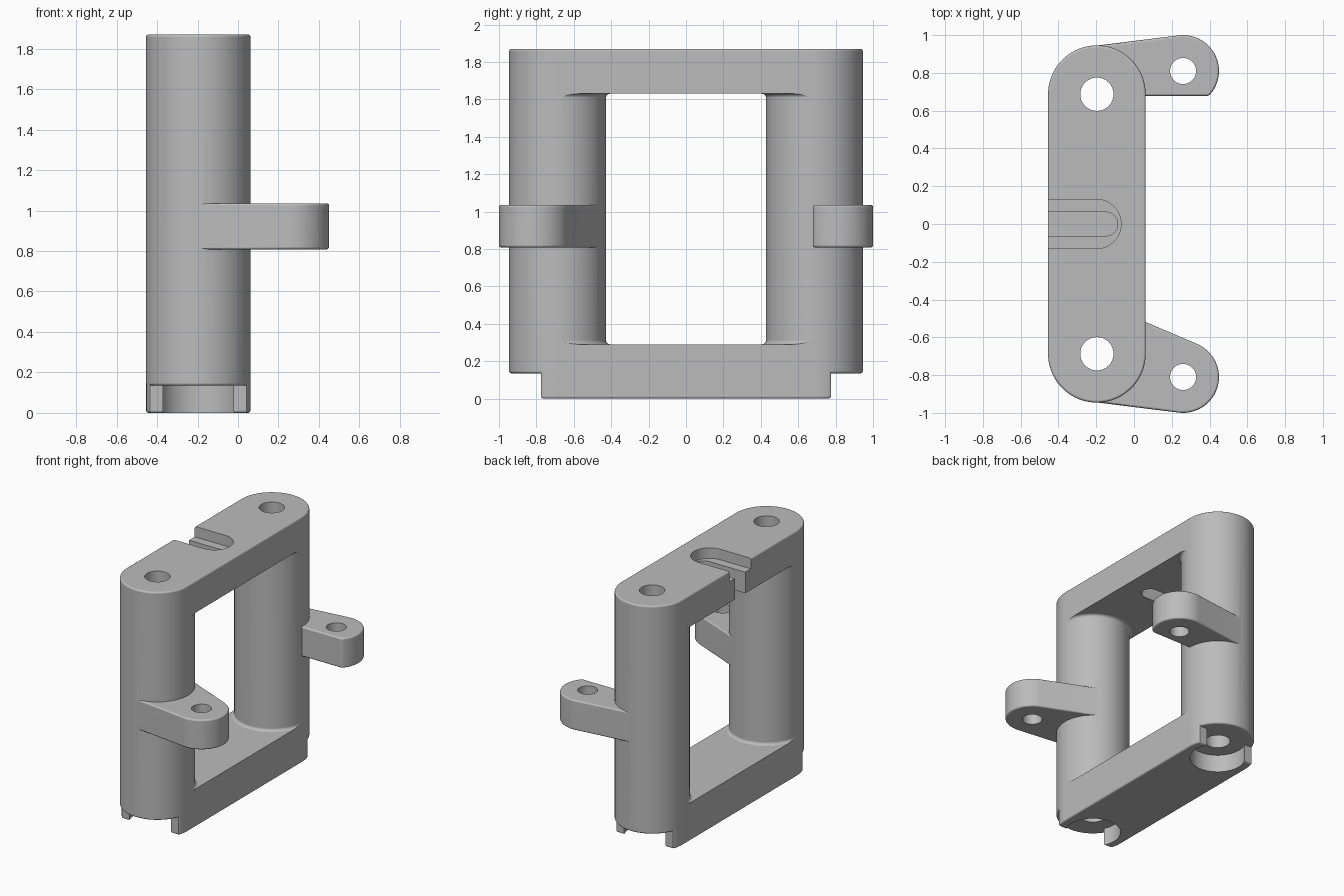
import bpy, bmesh, math
from math import sin, cos, pi

if "Cube" in bpy.data.objects:
    bpy.data.objects.remove(bpy.data.objects["Cube"])

CX, CY, R = -0.1965, 0.687, 0.2585      # column axis and radius
LX, LY, LR = 0.26, 0.81, 0.19           # lug axis and radius

grey = bpy.data.materials.new("grey plastic")
grey.diffuse_color = (0.5, 0.5, 0.5, 1)
grey.use_nodes = True
grey.node_tree.nodes["Principled BSDF"].inputs["Base Color"].default_value = grey.diffuse_color


def arc(cx, cy, r, a0, a1, n):
    return [(cx + r * cos(a0 + (a1 - a0) * i / n), cy + r * sin(a0 + (a1 - a0) * i / n))
            for i in range(n + 1)]


def loft(name, profile, z0, z1, r=0.0, steps=4):
    """Prism whose profile(d) changes by d inside the rounding radius r at both ends."""
    ts = [i * pi / 2 / steps for i in range(steps + 1)] if r else [pi / 2]
    low = [(z0 + r * (1 - cos(t)), r * (1 - sin(t))) for t in ts]
    high = [(z1 - r * (1 - cos(t)), r * (1 - sin(t))) for t in reversed(ts)]
    bm = bmesh.new()
    rings = [[bm.verts.new((x, y, z)) for x, y in profile(d)] for z, d in low + high]
    n = len(rings[0])
    for a, b in zip(rings, rings[1:]):
        for i in range(n):
            bm.faces.new((a[i], a[(i + 1) % n], b[(i + 1) % n], b[i]))
    bm.faces.new(rings[0])
    bm.faces.new(rings[-1])
    bmesh.ops.recalc_face_normals(bm, faces=bm.faces)
    me = bpy.data.meshes.new(name)
    bm.to_mesh(me)
    bm.free()
    me.materials.append(grey)
    ob = bpy.data.objects.new(name, me)
    bpy.context.collection.objects.link(ob)
    return ob


def combine(target, tool, op):
    bpy.context.view_layer.objects.active = target
    m = target.modifiers.new(op, 'BOOLEAN')
    m.operation, m.solver, m.object = op, 'EXACT', tool
    bpy.ops.object.modifier_apply(modifier=m.name)
    bpy.data.objects.remove(tool)


def cylinder(name, x, y, r, z0, z1, n=48):
    return loft(name, lambda d: arc(x, y, r, 0, 2 * pi, n)[:-1], z0, z1)


def stadium(r):
    return arc(CX, CY, r, 0, pi, 40) + arc(CX, -CY, r, pi, 2 * pi, 40)


def window(d):
    """Opening between the columns, with ends that follow the column surface."""
    r = R + 0.0006 + d
    half = [(CX + 0.4, CY)] + arc(CX, CY, r, 0, -pi, 40) + [(CX - 0.4, CY)]
    return half + [(x, -y) for x, y in reversed(half)]


def slab(d):
    """Foot outline: the frame outline with its ends cut square."""
    e = 0.775 - d
    return [(x, max(-e, min(e, y))) for x, y in stadium(R - 0.0008 - d)]


def lug(side):
    def profile(d):
        r1, r2 = R - 0.003 - d, LR - d
        a = math.atan2(LY - CY, LX - CX)
        b = math.acos((r1 - r2) / math.hypot(LX - CX, LY - CY))
        pts = arc(LX, LY, r2, a - b, a + b, 32) + arc(CX, CY, r1, a + b, a - b + 2 * pi, 40)
        if side > 0:                     # back lug has a flat inner side
            pts = [(x, max(y, 0.678 + d)) for x, y in pts]
        return [(x, side * y) for x, y in pts]
    return profile


def slot(half_width, end_x):
    pts = arc(end_x - half_width, 0, half_width, -pi / 2, pi / 2, 24)
    return lambda d: [(-0.7, -half_width)] + pts + [(-0.7, half_width)]


# Frame: two columns joined by bars
frame = loft("frame", lambda d: stadium(R - d), 0.135, 1.87, 0.013)
combine(frame, loft("window_cutter", window, 0.29, 1.63, 0.022), 'DIFFERENCE')

# Foot slab with round recesses at both ends
foot = loft("foot", slab, 0.0, 0.2, 0.013)
for s in (-1, 1):
    combine(foot, cylinder("recess_cutter", CX, s * CY, 0.196, -0.1, 0.3), 'DIFFERENCE')
combine(frame, foot, 'UNION')

# Side lugs
for s in (-1, 1):
    combine(frame, loft("lug", lug(s), 0.808, 1.036, 0.013), 'UNION')

# Column bores and lug holes
for s in (-1, 1):
    combine(frame, cylinder("bore_cutter", CX, s * CY, 0.088, -0.1, 2.0), 'DIFFERENCE')
    combine(frame, cylinder("lug_hole_cutter", LX, s * LY, 0.069, 0.7, 1.2), 'DIFFERENCE')

# Stepped slot in the top bar
combine(frame, loft("wide_slot_cutter", slot(0.13, -0.068), 1.79, 2.0), 'DIFFERENCE')
combine(frame, loft("narrow_slot_cutter", slot(0.063, -0.086), 1.5, 2.0), 'DIFFERENCE')

# Smooth shading with clean flat faces
bpy.ops.object.select_all(action='DESELECT')
frame.select_set(True)
bpy.context.view_layer.objects.active = frame
bpy.ops.object.shade_smooth_by_angle(angle=math.radians(30))
wn = frame.modifiers.new("weighted_normals", 'WEIGHTED_NORMAL')
wn.keep_sharp = True
